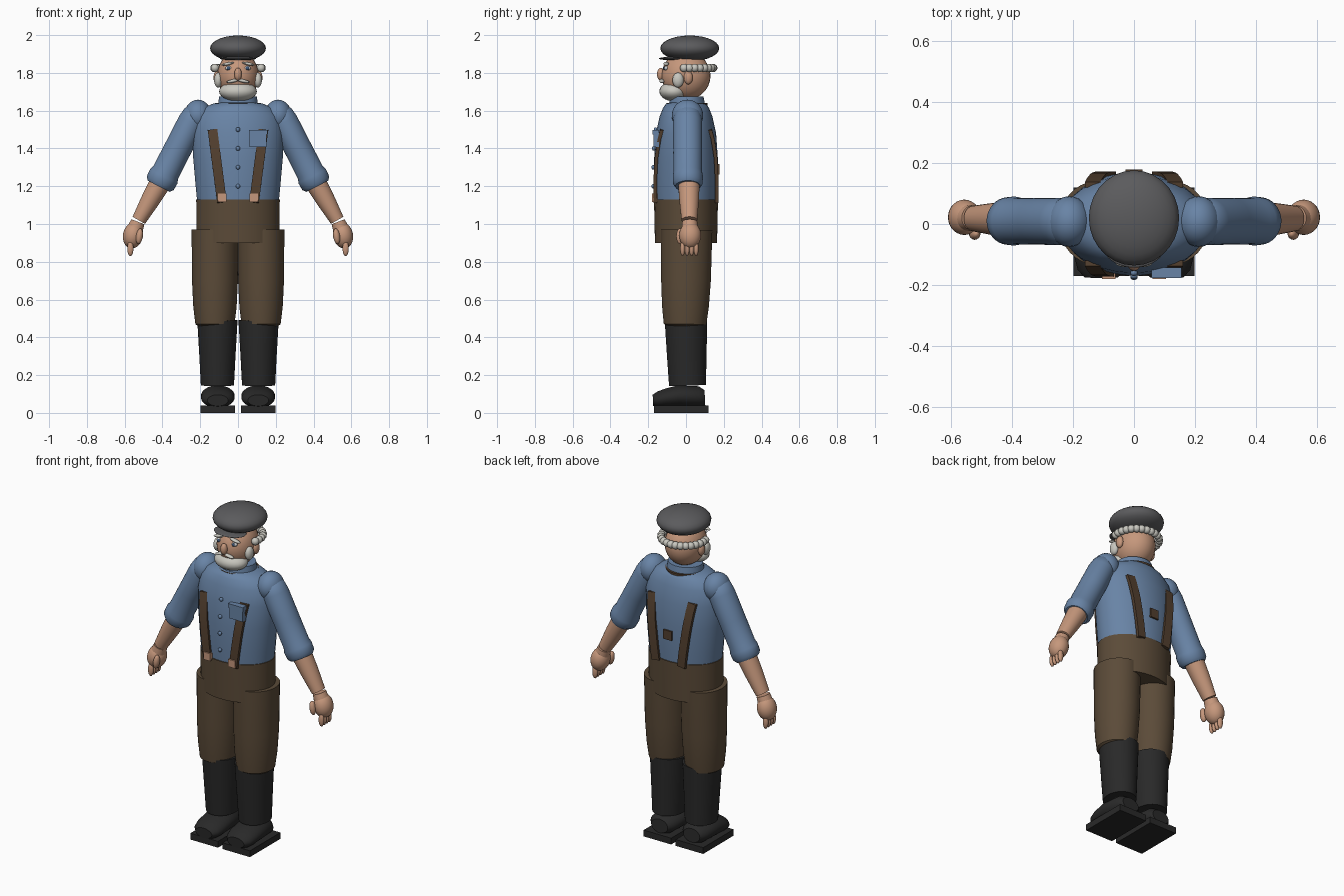
import bpy, bmesh, math
from mathutils import Vector, Matrix

cube = bpy.data.objects.get("Cube")
if cube:
    bpy.data.objects.remove(cube, do_unlink=True)


def material(name, rgb):
    m = bpy.data.materials.new(name)
    m.use_nodes = True
    m.diffuse_color = (*rgb, 1)
    m.node_tree.nodes["Principled BSDF"].inputs["Base Color"].default_value = (*rgb, 1)
    return m


skin = material("skin", (0.56, 0.31, 0.2))
hair = material("pale grey hair", (0.58, 0.57, 0.52))
felt = material("grey felt", (0.105, 0.105, 0.11))
shirt = material("blue cotton", (0.14, 0.23, 0.38))
cloth = material("brown cloth", (0.105, 0.07, 0.04))
leather = material("dark brown leather", (0.085, 0.05, 0.028))
rubber = material("black rubber", (0.022, 0.022, 0.022))
white = material("eye white", (0.6, 0.6, 0.6))
iris = material("eye blue", (0.05, 0.1, 0.2))
parts = []


def finish(name, bm, mat):
    bmesh.ops.recalc_face_normals(bm, faces=bm.faces)
    for f in bm.faces:
        f.smooth = True
    mesh = bpy.data.meshes.new(name)
    bm.to_mesh(mesh)
    bm.free()
    mesh.materials.append(mat)
    ob = bpy.data.objects.new(name, mesh)
    bpy.context.collection.objects.link(ob)
    parts.append(ob)
    return ob


def ball(name, mat, centre, radii, tilt=0, seg=28):
    """Ellipsoid, tilted about the y axis."""
    bm = bmesh.new()
    bmesh.ops.create_uvsphere(bm, u_segments=seg, v_segments=seg // 2, radius=1)
    m = Matrix.Translation(centre) @ Matrix.Rotation(tilt, 4, 'Y') @ Matrix.Diagonal((*radii, 1))
    bmesh.ops.transform(bm, matrix=m, verts=bm.verts)
    return finish(name, bm, mat)


def box(name, mat, centre, size):
    bm = bmesh.new()
    bmesh.ops.create_cube(bm, size=1)
    m = Matrix.Translation(centre) @ Matrix.Diagonal((*size, 1))
    bmesh.ops.transform(bm, matrix=m, verts=bm.verts)
    return finish(name, bm, mat)


def tube(name, mat, rings, sides=36):
    """Capped loft through (centre, radius, depth radius) rings."""
    bm = bmesh.new()
    axis = Vector(rings[-1][0]) - Vector(rings[0][0])
    turn = Vector((0, 0, 1)).rotation_difference(axis)
    loops = []
    for c, rx, ry in rings:
        loop = []
        for i in range(sides):
            a = math.tau * (i + 0.5) / sides
            loop.append(bm.verts.new(Vector(c) + turn @ Vector((rx * math.cos(a), ry * math.sin(a), 0))))
        loops.append(loop)
    for p, q in zip(loops, loops[1:]):
        for i in range(sides):
            j = (i + 1) % sides
            bm.faces.new((p[i], p[j], q[j], q[i]))
    bm.faces.new(loops[0])
    bm.faces.new(loops[-1])
    return finish(name, bm, mat)


def upright(name, mat, x, rows):
    """Loft along z from (z, y, rx, ry) rows."""
    return tube(name, mat, [((x, y, z), rx, ry) for z, y, rx, ry in rows])


# Torso, collar and trouser seat
TORSO = [(1.1, 0, .215, .163), (1.2, 0, .225, .168), (1.35, 0, .238, .169), (1.48, 0, .243, .16),
         (1.57, 0, .225, .14), (1.615, 0, .185, .122), (1.638, 0, .13, .105), (1.645, 0, .08, .08)]
upright("torso", shirt, 0, TORSO)
upright("collar", shirt, 0, [(1.62, .005, .108, .098), (1.675, .005, .1, .088)])
upright("collar_trim", leather, 0, [(1.628, .005, .112, .108), (1.64, .005, .112, .108)])
upright("trouser_seat", cloth, 0, [(.9, 0, .22, .165), (1.13, 0, .222, .17)])


def chest_y(x, z):
    """Depth of the torso surface at a given x and height."""
    for (z0, _, a0, b0), (z1, _, a1, b1) in zip(TORSO, TORSO[1:]):
        if z0 <= z <= z1:
            t = (z - z0) / (z1 - z0)
            rx, ry = a0 + (a1 - a0) * t, b0 + (b1 - b0) * t
            return ry * math.sqrt(max(0, 1 - (x / rx) ** 2))
    return 0


def strap(name, side, face):
    rings = []
    for i in range(9):
        t = i / 8
        x, z = .085 + .05 * t, 1.115 + .385 * t
        out = .012 - .012 * t ** 3
        rings.append(((side * x, face * (chest_y(x, z) + out), z), .036, .013))
    tube(name, leather, rings, sides=4)


# Shirt buttons and pocket
for i in range(4):
    z = 1.2 + .1 * i
    ball("button", shirt, (0, -chest_y(0, z) - .005, z), (.012, .01, .012), seg=12)
box("pocket", shirt, (.107, -.157, 1.45), (.09, .03, .085))
box("pocket_flap", shirt, (.107, -.16, 1.485), (.098, .034, .024))
box("back_patch", leather, (0, .17, 1.29), (.055, .016, .055))

for side, tag in ((1, "left"), (-1, "right")):
    # Braces and clips
    strap(tag + "_front_strap", side, -1)
    strap(tag + "_back_strap", side, 1)
    box(tag + "_strap_clip", skin, (side * .083, -.165, 1.14), (.045, .03, .045))

    # Arms
    ball(tag + "_shoulder", shirt, (side * .212, .008, 1.575), (.072, .083, .083))
    a, b = Vector((side * .215, .008, 1.6)), Vector((side * .42, .01, 1.2))
    sleeve = [(0, .05, .05), (.04, .066, .07), (.15, .073, .077), (.5, .073, .077), (.82, .074, .076),
              (.87, .082, .08), (.96, .08, .078), (1, .066, .066)]
    tube(tag + "_sleeve", shirt, [(a.lerp(b, t), r, d) for t, r, d in sleeve])
    a, b = Vector((side * .405, .015, 1.23)), Vector((side * .525, .018, 1.02))
    tube(tag + "_forearm", skin, [(a, .058, .058), (a.lerp(b, .5), .05, .052), (b, .038, .042)], sides=24)

    # Hands
    tube(tag + "_wrist", skin, [((side * .53, .02, 1.012), .037, .04), ((side * .55, .02, .96), .045, .045)], 24)
    ball(tag + "_palm", skin, (side * .556, .022, .94), (.053, .058, .07), side * -.2)
    for i in range(4):
        ball(tag + "_finger", skin, (side * .57, -.018 + .024 * i, .87), (.017, .013, .04), seg=14)
    ball(tag + "_thumb", skin, (side * .522, -.032, .935), (.018, .02, .042), side * -.15, seg=16)

    # Legs, boots and soles
    upright(tag + "_trouser_leg", cloth, side * .122,
            [(.455, -.005, .085, .09), (.47, -.005, .104, .113), (.56, -.003, .115, .124),
             (.7, 0, .122, .132), (.97, .003, .124, .137)])
    upright(tag + "_boot_shaft", rubber, side * .109,
            [(.145, .008, .088, .098), (.3, .004, .096, .105), (.49, 0, .107, .113)])
    foot = [(.1, .08, .055, .04), (.07, .085, .08, .056), (-.04, .088, .09, .058),
            (-.11, .078, .088, .05), (-.15, .07, .078, .043), (-.175, .066, .055, .03)]
    tube(tag + "_boot_foot", rubber, [((side * .107, y, z), r, d) for y, z, r, d in foot])
    box(tag + "_boot_sole", rubber, (side * .107, -.025, .019), (.184, .29, .038))

    # Side of the head and face
    ball(tag + "_ear", skin, (side * .112, .012, 1.775), (.018, .024, .036), seg=18)
    ball(tag + "_sideburn", hair, (side * .105, -.042, 1.762), (.022, .03, .04), seg=18)
    ball(tag + "_eye", white, (side * .05, -.105, 1.825), (.018, .012, .012), seg=16)
    ball(tag + "_iris", iris, (side * .05, -.115, 1.825), (.009, .006, .01), seg=12)
    ball(tag + "_eyebrow", hair, (side * .055, -.105, 1.848), (.034, .014, .008), side * .2, seg=16)
    ball(tag + "_moustache", hair, (side * .028, -.127, 1.757), (.034, .014, .009), side * .2, seg=16)

# Head, beard and cap
ball("head", skin, (0, 0, 1.785), (.11, .13, .128))
ball("nose", skin, (0, -.134, 1.793), (.02, .02, .034), seg=18)
ball("beard", hair, (0, -.065, 1.702), (.1, .076, .052))
ball("cap", felt, (0, .02, 1.93), (.148, .156, .068))
ball("cap_visor", felt, (0, -.075, 1.876), (.098, .068, .009))

# Curls around the back of the head
for i in range(17):
    a = math.radians(-14 + 208 * i / 16)
    ball("hair_curl", hair, (.126 * math.cos(a), .02 + .124 * math.sin(a), 1.826), (.022, .022, .022), seg=14)

bpy.ops.object.select_all(action='DESELECT')
for ob in parts:
    ob.select_set(True)
bpy.context.view_layer.objects.active = parts[0]
bpy.ops.object.shade_smooth_by_angle(angle=math.radians(40))
